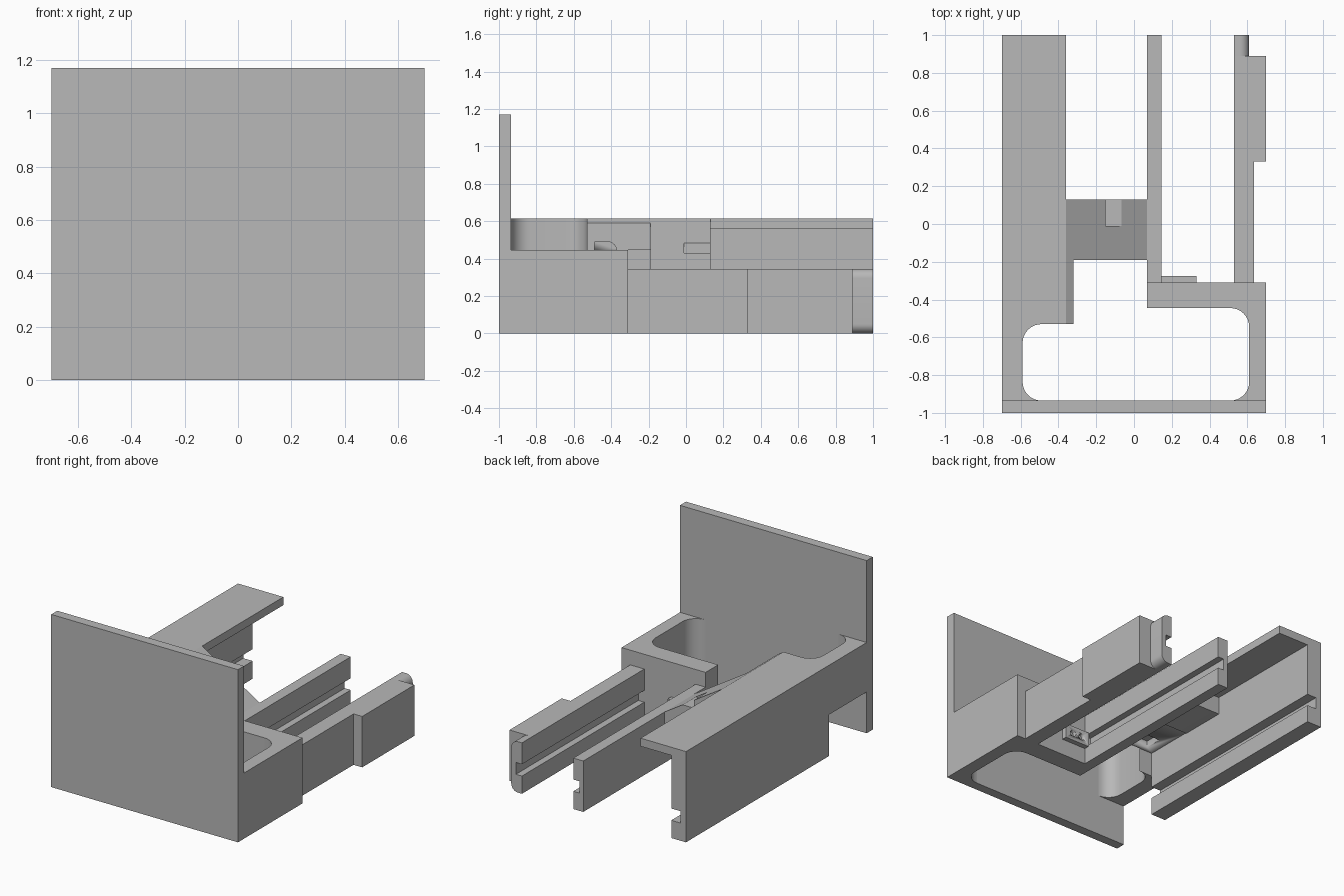
import bpy, bmesh, math

cube = bpy.data.objects.get("Cube")
if cube:
    bpy.data.objects.remove(cube, do_unlink=True)

grey = bpy.data.materials.new("plain grey")
grey.use_nodes = True
grey.diffuse_color = (0.48, 0.48, 0.48, 1)
grey.node_tree.nodes["Principled BSDF"].inputs["Base Color"].default_value = grey.diffuse_color


def prism(name, pts, axis, lo, hi):
    """Extrude a 2D outline: axis x takes (y, z), y takes (x, z), z takes (x, y)."""
    def place(p, t):
        return {"x": (t, *p), "y": (p[0], t, p[1]), "z": (*p, t)}[axis]
    bm = bmesh.new()
    a = [bm.verts.new(place(p, lo)) for p in pts]
    b = [bm.verts.new(place(p, hi)) for p in pts]
    bm.faces.new(a)
    bm.faces.new(b[::-1])
    for i in range(len(pts)):
        j = (i + 1) % len(pts)
        bm.faces.new((a[i], a[j], b[j], b[i]))
    bmesh.ops.recalc_face_normals(bm, faces=bm.faces)
    mesh = bpy.data.meshes.new(name)
    bm.to_mesh(mesh)
    bm.free()
    mesh.materials.append(grey)
    ob = bpy.data.objects.new(name, mesh)
    bpy.context.collection.objects.link(ob)
    bpy.ops.object.select_all(action='DESELECT')
    bpy.context.view_layer.objects.active = ob
    ob.select_set(True)
    bpy.ops.object.shade_smooth_by_angle(angle=math.radians(25))
    return ob


def box(name, x, y, z):
    return prism(name, [(x[0], y[0]), (x[1], y[0]), (x[1], y[1]), (x[0], y[1])], "z", *z)


def arc(cx, cy, r, start, end, n=8):
    return [(cx + r * math.cos(math.radians(start + (end - start) * i / n)),
             cy + r * math.sin(math.radians(start + (end - start) * i / n))) for i in range(n + 1)]


def cut(ob, cutter):
    cutter.hide_render = True
    mod = ob.modifiers.new("cut", 'BOOLEAN')
    mod.operation = 'DIFFERENCE'
    mod.solver = 'EXACT'
    mod.object = cutter
    bpy.context.view_layer.objects.active = ob
    bpy.ops.object.modifier_apply(modifier="cut")
    bpy.data.objects.remove(cutter, do_unlink=True)


# Front plate
box("front_plate", (-0.7, 0.7), (-1, -0.935), (0, 1.17))

# Walls around the rounded opening
R = 0.1
prism("opening_right_wall",
      [(0.7, -0.935), (0.7, -0.31), (0.07, -0.31), (0.07, -0.445)]
      + arc(0.61 - R, -0.445 - R, R, 90, 0)
      + arc(0.61 - R, -0.935 + R, R, 0, -90), "z", 0, 0.445)
prism("opening_left_wall",
      [(-0.7, -0.53), (-0.7, -0.935)]
      + arc(-0.59 + R, -0.935 + R, R, 270, 180)
      + arc(-0.59 + R, -0.53 - R, R, 180, 90), "z", 0.28, 0.615)

# Tall side wall with overhanging top and a long inner groove
prism("tall_side_wall",
      [(-0.7, 0), (-0.59, 0), (-0.59, 0.12), (-0.66, 0.12), (-0.66, 0.2), (-0.59, 0.2),
       (-0.59, 0.56), (-0.36, 0.56), (-0.36, 0.615), (-0.7, 0.615)], "y", -0.53, 1)

# Thick chamfered shoulder behind the opening, with a small arched passage
shoulder = prism("shoulder",
                 [(-0.6, 0.445), (-0.32, 0.445), (-0.32, 0.59), (-0.36, 0.615), (-0.6, 0.615)],
                 "y", -0.53, -0.19)
cut(shoulder, prism("passage_cutter",
                    [(-0.49, 0.4), (-0.37, 0.4), (-0.37, 0.44)] + arc(-0.42, 0.44, 0.05, 0, 90)
                    + [(-0.49, 0.49)], "x", -0.52, -0.3))

# Sloped bridge between the tall wall and the centre rail, with a notch
bridge = prism("sloped_bridge",
               [(0.08, 0.345), (0.07, 0.345), (-0.36, 0.615), (-0.6, 0.615),
                (-0.6, 0.44), (-0.4, 0.44), (-0.3, 0.4), (-0.2, 0.3), (0.08, 0.25)],
               "y", -0.19, 0.13)
cut(bridge, box("notch_cutter", (-0.15, -0.06), (-0.01, 0.2), (0.43, 0.6)))


def rail(name, back, face, y0, y1):
    """Rail with a groove on the side at x = face."""
    d = face + math.copysign(0.045, back - face)
    prism(name, [(back, 0), (face, 0), (face, 0.12), (d, 0.12), (d, 0.2), (face, 0.2),
                 (face, 0.345), (back, 0.345)], "y", y0, y1)


# Centre rail and outer rail, grooves facing each other
rail("centre_rail", 0.07, 0.145, -0.31, 1)
rail("outer_rail", 0.61, 0.53, -0.31, 0.89)
box("outer_rail_skin", (0.6, 0.635), (-0.31, 0.33), (0, 0.345))
box("outer_rail_pad", (0.6, 0.7), (0.33, 0.89), (0, 0.345))

# Rounded tip of the outer rail
T = 0.05
prism("outer_rail_tip",
      [(0.53, 0)] + arc(0.61 - T, T, T, -90, 0) + arc(0.61 - T, 0.345 - T, T, 0, 90)
      + [(0.53, 0.345), (0.53, 0.2), (0.575, 0.2), (0.575, 0.12), (0.53, 0.12)], "y", 0.89, 1)

# Small connector block with two round sockets
connector = box("connector_block", (0.14, 0.33), (-0.315, -0.275), (0.11, 0.21))
for x in (0.2, 0.27):
    cut(connector, prism("socket_cutter", arc(x, 0.16, 0.022, 0, 337.5, 15), "y", -0.3, -0.2))
